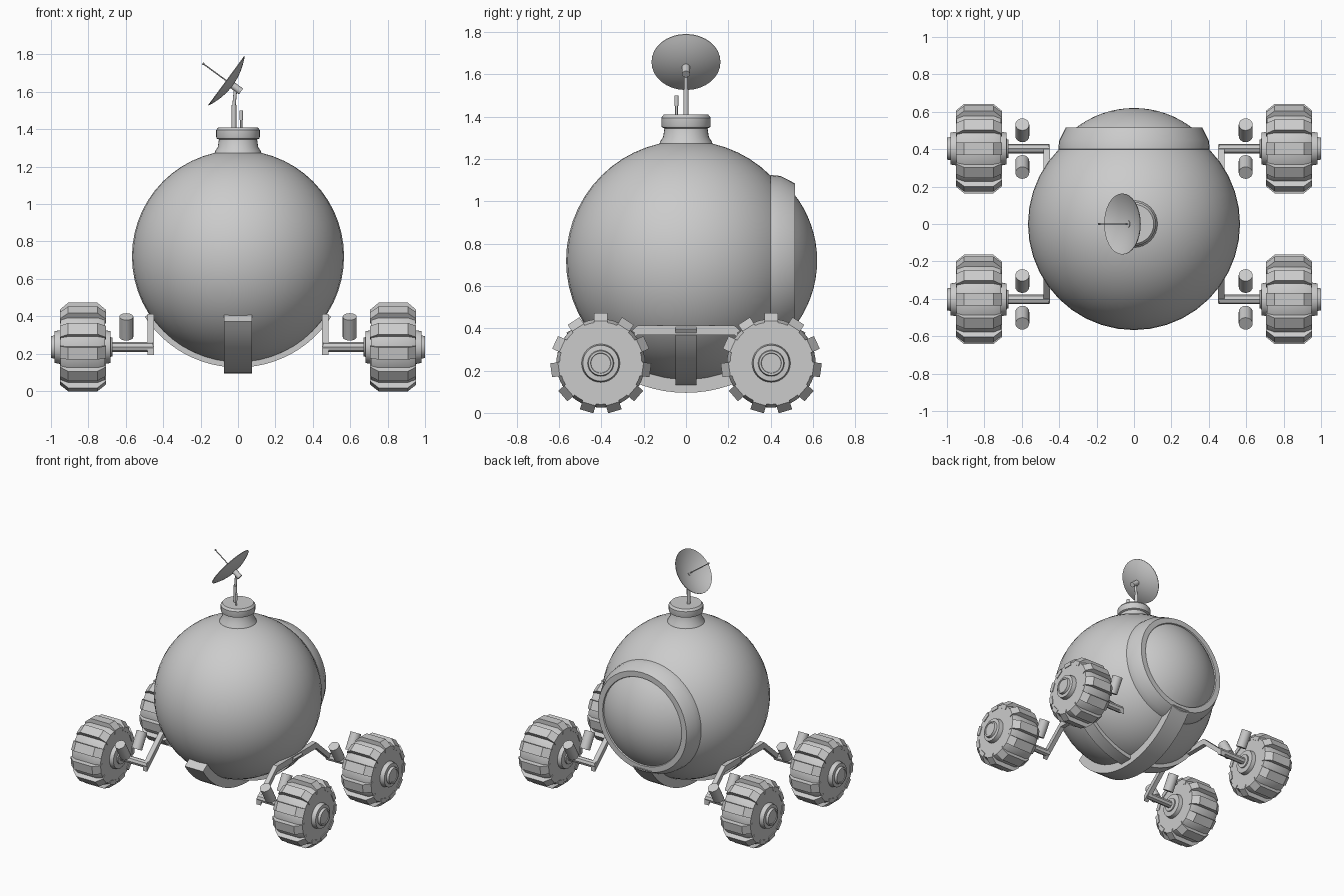
import bpy, bmesh
from math import sin, cos, pi, radians, asin
from mathutils import Vector, Matrix

if "Cube" in bpy.data.objects:
    bpy.data.objects.remove(bpy.data.objects["Cube"])


def finish(bm, name, smooth=True):
    bmesh.ops.recalc_face_normals(bm, faces=bm.faces)
    me = bpy.data.meshes.new(name)
    bm.to_mesh(me)
    bm.free()
    ob = bpy.data.objects.new(name, me)
    bpy.context.collection.objects.link(ob)
    if smooth:
        bpy.ops.object.select_all(action='DESELECT')
        ob.select_set(True)
        bpy.context.view_layer.objects.active = ob
        bpy.ops.object.shade_smooth_by_angle(angle=radians(35))
    return ob


def lathe(name, profile, origin=(0, 0, 0), axis=(0, 0, 1), segs=32):
    """Turn (radius, height) points around an axis through origin."""
    bm = bmesh.new()
    m = Matrix.Translation(origin) @ Vector((0, 0, 1)).rotation_difference(Vector(axis)).to_matrix().to_4x4()
    rings = []
    for r, h in profile:
        n = 1 if r == 0 else segs
        rings.append([bm.verts.new(m @ Vector((r * cos(2 * pi * i / segs), r * sin(2 * pi * i / segs), h)))
                      for i in range(n)])
    for a, b in zip(rings, rings[1:]):
        for i in range(segs):
            j = (i + 1) % segs
            if len(a) == 1:
                bm.faces.new((a[0], b[i], b[j]))
            elif len(b) == 1:
                bm.faces.new((a[i], a[j], b[0]))
            else:
                bm.faces.new((a[i], a[j], b[j], b[i]))
    return finish(bm, name)


def rod(name, a, b, r, segs=16):
    a, b = Vector(a), Vector(b)
    length = (b - a).length
    return lathe(name, [(0, 0), (r, 0), (r, length), (0, length)], a, (b - a).normalized(), segs)


def loft(name, sections, smooth=True):
    """Skin equal-length cross-sections and cap both ends."""
    bm = bmesh.new()
    rows = [[bm.verts.new(p) for p in s] for s in sections]
    n = len(rows[0])
    for a, b in zip(rows, rows[1:]):
        for i in range(n):
            bm.faces.new((a[i], a[(i + 1) % n], b[(i + 1) % n], b[i]))
    bm.faces.new(rows[0])
    bm.faces.new(rows[-1])
    return finish(bm, name, smooth)


CZ, R = 0.72, 0.567

# Spherical cabin
bm = bmesh.new()
bmesh.ops.create_uvsphere(bm, u_segments=40, v_segments=28, radius=R,
                          matrix=Matrix.Translation((0, 0, CZ)))
finish(bm, "cabin_sphere")

# Round window frame and bulging glass on the +y side
lathe("window_frame", [(0.36, 0.39), (0.405, 0.40), (0.40, 0.447), (0.365, 0.515),
                       (0.325, 0.515), (0.315, 0.49), (0.315, 0.42)], (0, 0, CZ), (0, 1, 0), 48)
a0 = asin(0.325 / 0.51)
lathe("window_glass", [(0.51 * sin(a0 * (1 - i / 8)), 0.11 + 0.51 * cos(a0 * (1 - i / 8))) for i in range(8)]
      + [(0, 0.62)], (0, 0, CZ), (0, 1, 0), 48)

# Collar on the roof
lathe("roof_collar", [(0.13, 1.26), (0.122, 1.283), (0.108, 1.305), (0.102, 1.345), (0.114, 1.35),
                      (0.117, 1.36), (0.117, 1.395), (0.105, 1.41), (0, 1.41)])

# Dish antenna
axis = Vector((-0.806, 0, 0.592))
apex = Vector((-0.028, 0, 1.634))
bowl = [(0.163 * i / 8, 0.04 * (i / 8) ** 2) for i in range(9)]
lathe("antenna_dish", bowl + [(r, h + 0.004) for r, h in reversed(bowl)], apex, axis)
rod("dish_feed", apex, apex + axis * 0.198, 0.0035, 8)
rod("dish_feed_tip", apex + axis * 0.19, apex + axis * 0.2, 0.006, 8)
rod("dish_mount", apex + axis * 0.008, apex - axis * 0.055, 0.019)
rod("mast_lower", (-0.022, 0, 1.40), (-0.022, 0, 1.53), 0.013)
rod("mast_upper", (-0.022, 0, 1.52), (-0.012, 0, 1.63), 0.009)
rod("aerial_lower", (0.017, -0.045, 1.40), (0.017, -0.045, 1.46), 0.006)
rod("aerial_upper", (0.017, -0.045, 1.45), (0.017, -0.045, 1.50), 0.010)


# Two straps cradling the sphere from below
def strap(name, r0, r1, half, start, along_y):
    rows = []
    for i in range(25):
        t = pi + start + (pi - 2 * start) * i / 24
        row = []
        for r, w in ((r0, -half), (r1, -half), (r1, half), (r0, half)):
            u, z = r * cos(t), CZ + r * sin(t)
            row.append((w, u, z) if along_y else (u, w, z))
        rows.append(row)
    loft(name, rows)


strap("long_strap", 0.55, 0.625, 0.075, radians(34), True)
strap("cross_strap", 0.55, 0.594, 0.05, radians(33), False)

# Wheel shapes: (radius, offset along axle) and lug cross-section
TIRE = [(0, -0.118), (0.195, -0.118), (0.21, -0.08), (0.21, 0.08), (0.195, 0.118), (0, 0.118)]
HUB = [(0, -0.16), (0.05, -0.16), (0.05, -0.15), (0.085, -0.147), (0.092, -0.11),
       (0.092, 0.11), (0.085, 0.15), (0.062, 0.152), (0.058, 0.17), (0.048, 0.17),
       (0.046, 0.165), (0, 0.165)]
LUG = [(-0.123, 0.17), (-0.123, 0.2), (-0.078, 0.237), (0.078, 0.237), (0.123, 0.2), (0.123, 0.17)]
ARM = [(-0.425, 0.215), (-0.23, 0.39), (0.23, 0.39), (0.425, 0.215)]

for sx, side in ((-1, "left"), (1, "right")):
    # Side arm: flat bar bent down to both axles
    rows = [[(sx * x, y, z + dz) for x, dz in ((0.45, -0.022), (0.485, -0.022), (0.485, 0.022), (0.45, 0.022))]
            for y, z in ARM]
    loft(f"{side}_side_arm", rows, False)
    for sy, end in ((-1, "front"), (1, "rear")):
        tag = f"{end}_{side}"
        c = Vector((sx * 0.83, sy * 0.403, 0.235))
        rod(f"{tag}_axle", (sx * 0.455, c.y, c.z), (sx * 0.75, c.y, c.z), 0.026, 8)
        lathe(f"{tag}_tire", TIRE, c, (sx, 0, 0), 33)
        lathe(f"{tag}_hub", HUB, c, (sx, 0, 0), 32)
        # Tread lugs
        for k in range(11):
            rot = Matrix.Rotation(2 * pi * k / 11, 3, 'X')
            loft(f"{tag}_lug_{k + 1}", [[c + rot @ Vector((x, t, r)) for x, r in LUG]
                                        for t in (-0.033, 0.033)], False)
        # Pair of splayed dampers over the axle
        for d in (-1, 1):
            mid = Vector((sx * 0.597, c.y + d * 0.098, 0.343))
            half = Vector((0, d * sin(radians(30)), cos(radians(30)))) * 0.063
            rod(f"{tag}_damper_{'inner' if d * sy < 0 else 'outer'}", mid - half, mid + half, 0.037, 20)
